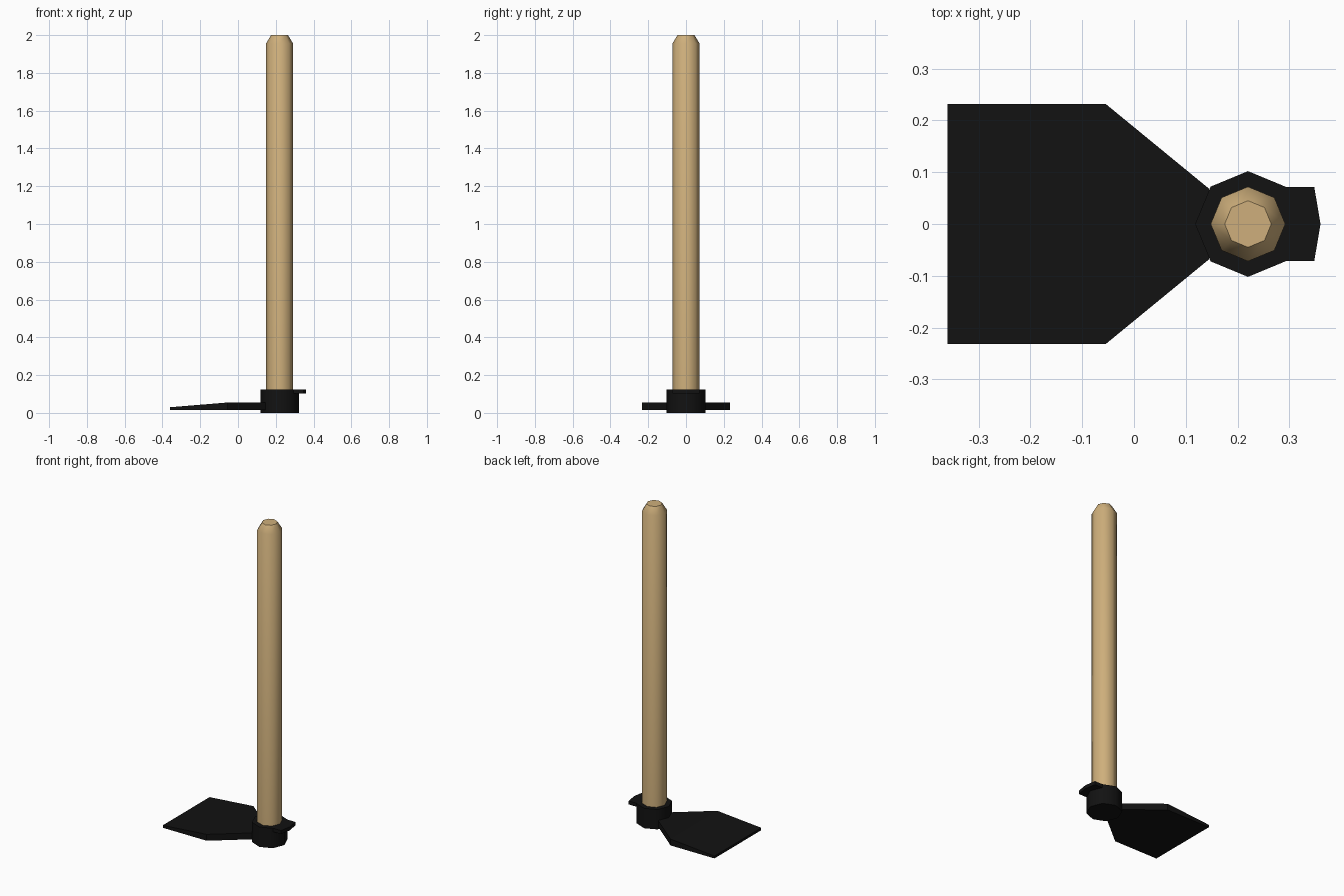
import bpy, bmesh, math

if "Cube" in bpy.data.objects:
    bpy.data.objects.remove(bpy.data.objects["Cube"])

CX = 0.22  # handle axis


def material(name, color):
    m = bpy.data.materials.new(name)
    m.diffuse_color = color
    m.use_nodes = True
    m.node_tree.nodes["Principled BSDF"].inputs["Base Color"].default_value = m.diffuse_color
    return m


def loft(name, rings, mat, smooth=None):
    """Skin a stack of equal-length rings and cap both ends."""
    bm = bmesh.new()
    loops = [[bm.verts.new(p) for p in ring] for ring in rings]
    n = len(rings[0])
    for a, b in zip(loops, loops[1:]):
        for i in range(n):
            j = (i + 1) % n
            bm.faces.new((a[i], a[j], b[j], b[i]))
    bm.faces.new(loops[0][::-1])
    bm.faces.new(loops[-1])
    bmesh.ops.recalc_face_normals(bm, faces=bm.faces)
    me = bpy.data.meshes.new(name)
    bm.to_mesh(me)
    bm.free()
    me.materials.append(mat)
    ob = bpy.data.objects.new(name, me)
    bpy.context.collection.objects.link(ob)
    if smooth:
        bpy.ops.object.select_all(action='DESELECT')
        ob.select_set(True)
        bpy.context.view_layer.objects.active = ob
        bpy.ops.object.shade_smooth_by_angle(angle=math.radians(smooth))
    return ob


def octagon(r, z):
    return [(CX + r * math.cos(k * math.pi / 4), r * math.sin(k * math.pi / 4), z)
            for k in range(8)]


wood = material("wood", (0.62, 0.43, 0.20, 1))
iron = material("iron", (0.006, 0.006, 0.006, 1))

# Wooden handle with a chamfered top
loft("handle", [octagon(0.072, 0.06), octagon(0.072, 1.955), octagon(0.045, 2.0)],
     wood, smooth=60)

# Iron socket around the handle foot
loft("socket", [octagon(0.102, 0.0), octagon(0.102, 0.125)], iron, smooth=50)

# Short lip at the back of the socket
lip = [(0.29, -0.071), (0.348, -0.071), (0.36, 0), (0.348, 0.071), (0.29, 0.071)]
loft("socket_lip", [[(x, y, z) for x, y in lip] for z in (0.103, 0.125)], iron)

# Blade: cross-sections (x, half width, bottom, top) tapering to the cutting edge
sections = [(-0.36, 0.232, 0.015, 0.03),
            (-0.055, 0.232, 0.015, 0.055),
            (0.145, 0.068, 0.015, 0.055)]
loft("blade", [[(x, -w, b), (x, w, b), (x, w, t), (x, -w, t)]
               for x, w, b, t in sections], iron)
